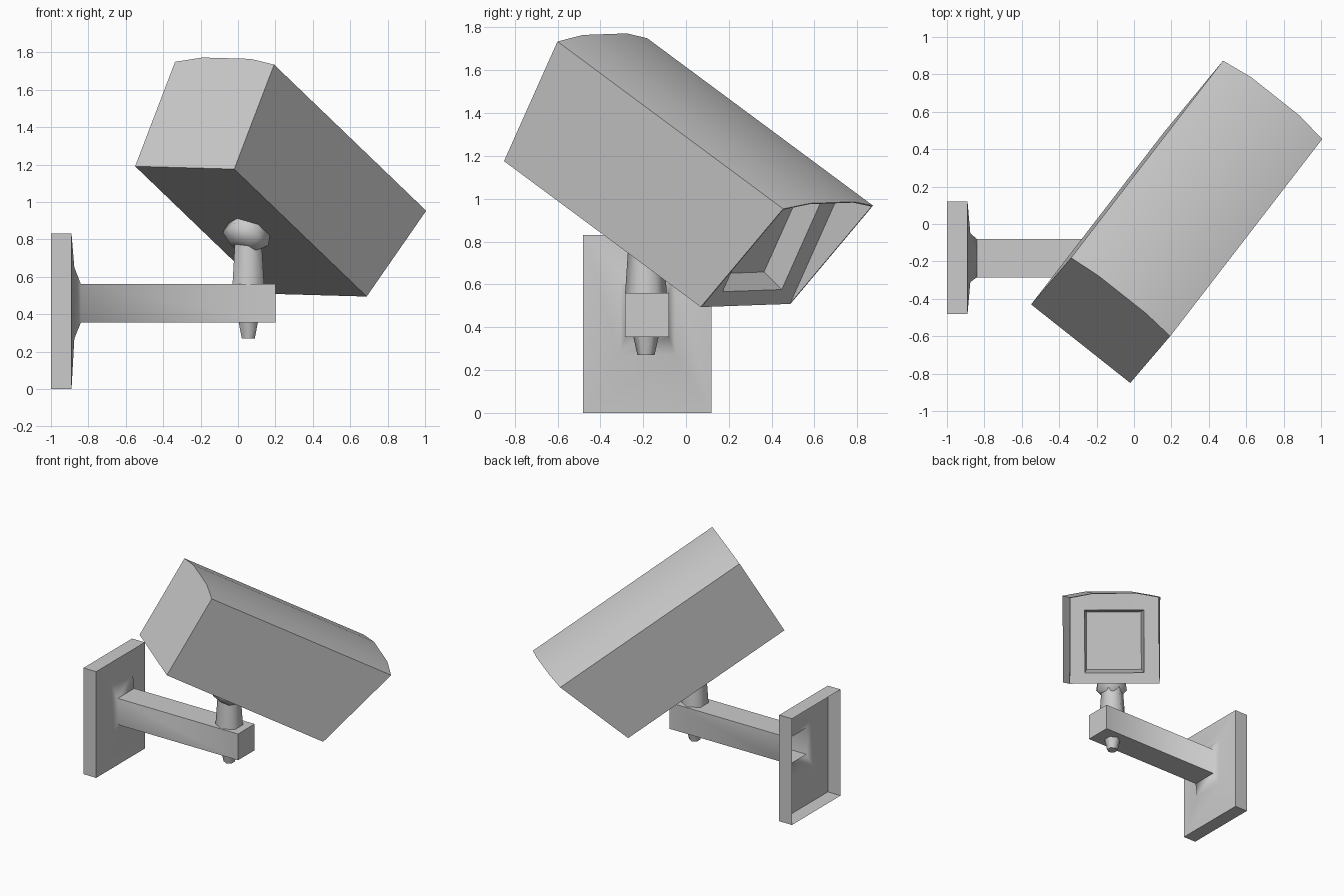
import bpy, bmesh, math
from mathutils import Vector, Matrix

if "Cube" in bpy.data.objects:
    bpy.data.objects.remove(bpy.data.objects["Cube"])


def loft(name, loops, cap_start=True, cap_end=True, matrix=None, angle=30):
    """Skin a chain of equal-length point loops into one mesh object."""
    bm = bmesh.new()
    rings = [[bm.verts.new(p) for p in loop] for loop in loops]
    n = len(rings[0])
    for a, b in zip(rings, rings[1:]):
        for i in range(n):
            j = (i + 1) % n
            bm.faces.new((a[i], a[j], b[j], b[i]))
    if cap_start:
        bm.faces.new(rings[0][::-1])
    if cap_end:
        bm.faces.new(rings[-1])
    bmesh.ops.recalc_face_normals(bm, faces=bm.faces)
    me = bpy.data.meshes.new(name)
    bm.to_mesh(me)
    bm.free()
    if matrix:
        me.transform(matrix)
    ob = bpy.data.objects.new(name, me)
    bpy.context.collection.objects.link(ob)
    bpy.ops.object.select_all(action='DESELECT')
    ob.select_set(True)
    bpy.context.view_layer.objects.active = ob
    bpy.ops.object.shade_smooth_by_angle(angle=math.radians(angle))
    return ob


def rect_x(x, y0, y1, z0, z1):
    return [(x, y0, z0), (x, y1, z0), (x, y1, z1), (x, y0, z1)]


def ring(r, z, n=6):
    return [(r * math.sin(math.tau * i / n), r * math.cos(math.tau * i / n), z)
            for i in range(n)]


# wall plate flaring into a square arm, one shell open at the wall
loft("wall_bracket", [
    rect_x(-1.00, -0.48, 0.12, 0.0, 0.83),
    rect_x(-0.89, -0.48, 0.12, 0.0, 0.83),
    rect_x(-0.875, -0.31, -0.05, 0.27, 0.65),
    rect_x(-0.84, -0.285, -0.08, 0.355, 0.56),
    rect_x(0.20, -0.285, -0.08, 0.355, 0.56),
], cap_start=False, angle=60)

# upright post and the bolt end below the arm
at_post = Matrix.Translation((0.055, -0.187, 0))
loft("post", [ring(0.098, 0.55), ring(0.08, 0.82)], matrix=at_post, angle=65)
loft("bolt_end", [ring(0.06, 0.36), ring(0.04, 0.27)], matrix=at_post, angle=65)

# tilted camera frame: x across, y along the lens axis, z up from the underside
side = Vector((0.784, -0.621, -0.022)).normalized()
axis = Vector((0.527, 0.682, -0.506))
axis = (axis - side * axis.dot(side)).normalized()
up = side.cross(axis)


def frame(origin):
    m = Matrix((side, axis, up)).transposed().to_4x4()
    m.translation = origin
    return m


# swivel collar under the housing
loft("swivel_collar", [ring(0.075, -0.11), ring(0.13, -0.06), ring(0.115, 0.02)],
     matrix=frame((0.06, -0.19, 0.855)), angle=65)

# housing: crowned box, slanted hood, lens frame and recessed window
W, H, CROWN, FRONT, SLANT = 0.338, 0.648, 0.031, 1.345, 0.306


def section(y, slant=0.0, t=0.0):
    pts = [(-W + t, 0), (W - t, 0), (W - t, H - t), (0.165, H + CROWN - t),
           (-0.165, H + CROWN - t), (-W + t, H - t)]
    return [(x, y + slant * z, z) for x, z in pts]


def window(y, w, z0, z1):
    return [(x, y, z) for x, z in ((-w, z0), (w, z0), (w, z1), (w / 2, z1),
                                   (-w / 2, z1), (-w, z1))]


loft("camera_housing", [
    section(0),
    section(FRONT, SLANT),
    section(FRONT, SLANT, 0.006),
    section(FRONT + 0.001, 0, 0.006),
    window(FRONT, 0.222, 0.08, 0.55),
    window(FRONT - 0.12, 0.205, 0.105, 0.535),
], matrix=frame((-0.285, -0.64, 1.183)))
